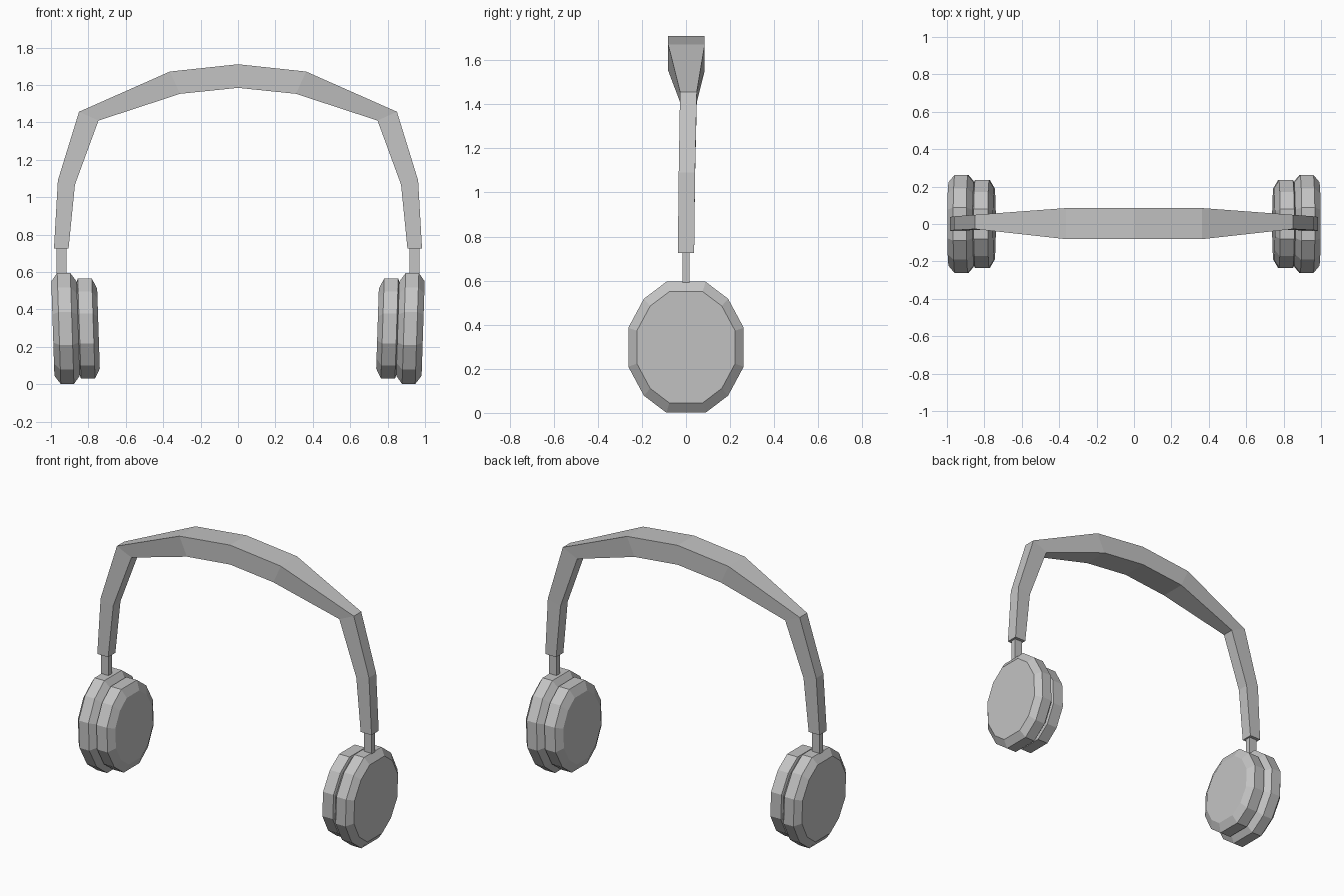
import bpy
import bmesh
from mathutils import Vector

cube = bpy.data.objects.get("Cube")
if cube:
    bpy.data.objects.remove(cube)

# Single matte grey
grey = bpy.data.materials.new("plain grey")
grey.use_nodes = True
COLOUR = (0.55, 0.55, 0.55, 1)
grey.diffuse_color = COLOUR
grey.node_tree.nodes["Principled BSDF"].inputs["Base Color"].default_value = COLOUR


def loft(name, rings):
    """Skin a row of closed rings with quads and cap both ends."""
    bm = bmesh.new()
    loops = [[bm.verts.new(p) for p in ring] for ring in rings]
    n = len(loops[0])
    for a, b in zip(loops, loops[1:]):
        for i in range(n):
            j = (i + 1) % n
            bm.faces.new((a[i], a[j], b[j], b[i]))
    bm.faces.new(loops[0])
    bm.faces.new(loops[-1])
    bmesh.ops.recalc_face_normals(bm, faces=bm.faces)
    mesh = bpy.data.meshes.new(name)
    bm.to_mesh(mesh)
    bm.free()
    mesh.materials.append(grey)
    obj = bpy.data.objects.new(name, mesh)
    bpy.context.collection.objects.link(obj)
    return obj


# Twelve-sided oval shared by the ear cups and the pads
quarter = [(0.262, 0.088), (0.191, 0.22), (0.089, 0.297)]
half = quarter + [(-y, z) for y, z in reversed(quarter)]
oval = half + [(-y, -z) for y, z in half]
CENTRE_Z = 0.298
TILT = 0.033


def cup_rings(profile, side):
    return [[Vector((side * (x + TILT * z * r), y * r, CENTRE_Z + z * r))
             for y, z in oval] for x, r in profile]


# Profiles along the cup axis: (distance from middle, oval scale)
shell_profile = [(0.99, 0.85), (0.957, 1), (0.887, 1), (0.857, 0.86), (0.85, 0.8)]
pad_profile = [(0.86, 0.78), (0.848, 0.9), (0.773, 0.9), (0.746, 0.72)]

for side, label in ((1, "left"), (-1, "right")):
    loft(label + "_ear_cup", cup_rings(shell_profile, side))
    loft(label + "_ear_pad", cup_rings(pad_profile, side))
    # Slider joining the cup to the headband
    loft(label + "_slider", [
        [(side * x, y, z) for x, y in
         ((0.917, -0.017), (0.97, -0.017), (0.97, 0.017), (0.917, 0.017))]
        for z in (0.58, 0.76)])

# Headband stations: outer x, z, inner x, z, middle y, half width
stations = [
    (0.984, 0.725, 0.906, 0.725, 0.0, 0.037),
    (0.963, 1.09, 0.872, 1.067, 0.004, 0.037),
    (0.85, 1.457, 0.746, 1.41, 0.011, 0.038),
    (0.364, 1.672, 0.31, 1.553, 0.002, 0.083),
    (0.0, 1.711, 0.0, 1.585, 0.002, 0.083),
]


def band_ring(station, side):
    ox, oz, ix, iz, y, w = station
    return [(side * ox, y - w, oz), (side * ox, y + w, oz),
            (side * ix, y + w, iz), (side * ix, y - w, iz)]


loft("headband", [band_ring(s, 1) for s in stations]
     + [band_ring(s, -1) for s in reversed(stations[:-1])])
